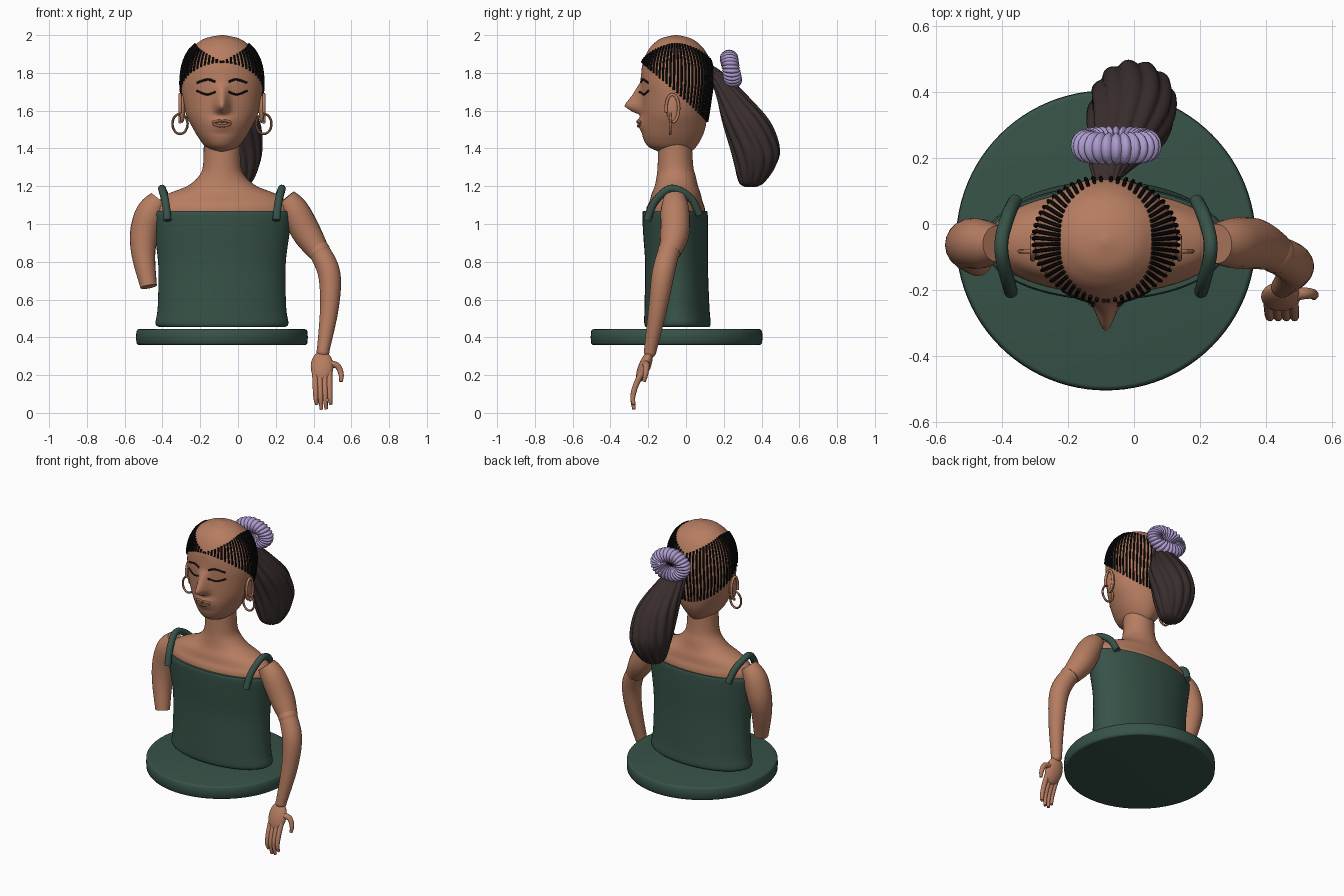
import bpy, math
from math import sin, cos, pi, radians
from mathutils import Vector

if "Cube" in bpy.data.objects:
    bpy.data.objects.remove(bpy.data.objects["Cube"])

CX, CY = -0.085, -0.05   # body axis


def material(name, rgb):
    m = bpy.data.materials.new(name)
    m.use_nodes = True
    m.diffuse_color = (*rgb, 1)
    m.node_tree.nodes["Principled BSDF"].inputs["Base Color"].default_value = (*rgb, 1)
    return m


SKIN = material("skin", (0.47, 0.205, 0.12))
GREEN = material("dark green", (0.038, 0.085, 0.064))
BLACK = material("black hair", (0.006, 0.005, 0.005))
BROWN = material("brown hair", (0.042, 0.027, 0.027))
LILAC = material("lilac", (0.42, 0.33, 0.62))
COPPER = material("copper", (0.38, 0.17, 0.09))
LIP = material("lip", (0.34, 0.15, 0.085))


def finish(name, mesh, mat, angle=45):
    mesh.materials.clear()
    mesh.materials.append(mat)
    for p in mesh.polygons:
        p.use_smooth = True
        p.material_index = 0
    mesh.set_sharp_from_angle(angle=radians(angle))
    ob = bpy.data.objects.new(name, mesh)
    bpy.context.collection.objects.link(ob)
    return ob


def spline(keys, steps):
    """Smooth curve through tuples of any length."""
    keys = [Vector(k) for k in keys]
    out = []
    for i in range(len(keys) - 1):
        a, b = keys[max(i - 1, 0)], keys[i]
        c, d = keys[i + 1], keys[min(i + 2, len(keys) - 1)]
        for s in range(steps):
            t = s / steps
            out.append(b + (c - a) * (t / 2) + (a * 2 - b * 5 + c * 4 - d) * (t * t / 2)
                       + (b * 3 - a - c * 3 + d) * (t ** 3 / 2))
    return out + [keys[-1]]


def skin_rings(name, rings, mat, closed=False, angle=45):
    """Join rings of points into a surface, capped unless closed."""
    n, k = len(rings[0]), len(rings)
    verts = [p for r in rings for p in r]
    faces = []
    for i in range(k if closed else k - 1):
        a, b = i * n, (i + 1) % k * n
        faces += [(a + j, a + (j + 1) % n, b + (j + 1) % n, b + j) for j in range(n)]
    if not closed:
        faces += [tuple(reversed(range(n))), tuple(range((k - 1) * n, k * n))]
    me = bpy.data.meshes.new(name)
    me.from_pydata(verts, [], faces)
    return finish(name, me, mat, angle)


def loft(name, keys, mat, steps=4, n=64):
    """Stack of ellipses: z, half width, half depth, centre y."""
    rings = [[(CX + rx * cos(2 * pi * j / n), y + ry * sin(2 * pi * j / n), z) for j in range(n)]
             for z, rx, ry, y in spline(keys, steps)]
    return skin_rings(name, rings, mat)


def tubes(name, paths, mat, res=4, cyclic=False):
    """Round tubes along paths of x, y, z, radius."""
    cu = bpy.data.curves.new(name, "CURVE")
    cu.dimensions = "3D"
    cu.bevel_depth, cu.bevel_resolution, cu.use_fill_caps = 1, res, True
    for path in paths:
        sp = cu.splines.new("POLY")
        sp.points.add(len(path) - 1)
        sp.use_cyclic_u = cyclic
        for p, q in zip(sp.points, path):
            p.co, p.radius = (*q[:3], 1), q[3]
    tmp = bpy.data.objects.new(name + " path", cu)
    me = bpy.data.meshes.new_from_object(tmp)
    bpy.data.objects.remove(tmp)
    return finish(name, me, mat)


def ball(name, loc, scale, mat, tilt=0):
    bpy.ops.mesh.primitive_uv_sphere_add(segments=24, ring_count=14, location=loc, rotation=(tilt, 0, 0))
    ob = bpy.context.object
    ob.name, ob.scale = name, scale
    ob.data.materials.append(mat)
    bpy.ops.object.shade_smooth()


# Round base with soft edges
loft("base_disc", [(0.36, 0.44, 0.44, CY), (0.37, 0.453, 0.453, CY),
                   (0.432, 0.453, 0.453, CY), (0.443, 0.44, 0.44, CY)], GREEN, 2, 96)

# Dress and upper body
loft("dress", [(0.455, 0.335, 0.168, -0.045), (0.475, 0.352, 0.176, -0.045), (0.56, 0.34, 0.172, -0.048),
               (0.78, 0.337, 0.166, -0.05), (0.95, 0.358, 0.172, -0.055), (1.05, 0.374, 0.173, -0.058),
               (1.07, 0.368, 0.168, -0.058)], GREEN)
loft("shoulders_and_neck", [(1.0, 0.355, 0.155, -0.055), (1.08, 0.358, 0.155, -0.055), (1.12, 0.34, 0.14, -0.053),
                            (1.16, 0.285, 0.13, -0.052), (1.2, 0.185, 0.115, -0.051), (1.25, 0.125, 0.104, -0.052),
                            (1.31, 0.1, 0.094, -0.056), (1.45, 0.096, 0.088, -0.058)], SKIN)

# Straps
for side, label in ((1, "left"), (-1, "right")):
    strap = [(0.288, -0.205, 1.02), (0.298, -0.17, 1.11), (0.315, -0.1, 1.18), (0.315, -0.04, 1.18),
             (0.295, 0.03, 1.13), (0.275, 0.07, 1.05)]
    tubes(label + "_strap", [[(CX + side * x, y, z, 0.021) for x, y, z in spline(strap, 5)]], GREEN)

# Head surface: z, half width, front y, back y
HEAD = spline([(1.385, 0.05, -0.15, 0.03), (1.41, 0.088, -0.2, 0.055), (1.45, 0.12, -0.225, 0.08),
               (1.5, 0.15, -0.235, 0.1), (1.58, 0.19, -0.236, 0.115), (1.68, 0.211, -0.236, 0.13),
               (1.76, 0.216, -0.238, 0.14), (1.85, 0.203, -0.23, 0.133), (1.92, 0.17, -0.2, 0.1),
               (1.96, 0.128, -0.165, 0.062), (1.985, 0.082, -0.125, 0.02), (2.0, 0.01, -0.062, -0.042)], 7)


def ramp(z, pts):
    for (z0, v0), (z1, v1) in zip(pts, pts[1:]):
        if z0 <= z <= z1:
            return v0 + (v1 - v0) * (z - z0) / (z1 - z0)
    return 0


def head_point(z, a, out=0.0):
    """Point on the head at a height and an angle from the front."""
    i = next((i for i in range(len(HEAD) - 2) if HEAD[i + 1][0] >= z), len(HEAD) - 2)
    lo, hi = HEAD[i], HEAD[i + 1]
    _, rx, yf, yb = lo.lerp(hi, (z - lo[0]) / (hi[0] - lo[0]))
    dx = (rx + out) * sin(a)
    y = (yf + yb) / 2 - ((yb - yf) / 2 + out) * cos(a)
    if cos(a) > 0:
        nose = ramp(z, [(1.575, 0), (1.595, 0.05), (1.625, 0.094), (1.68, 0.05), (1.75, 0.004), (1.8, 0)])
        mouth = ramp(z, [(1.48, 0), (1.525, 0.02), (1.55, 0.02), (1.58, 0)])
        y -= nose * math.exp(-(dx / 0.033) ** 2) + mouth * math.exp(-(dx / 0.06) ** 2)
    return CX + dx, y, z


def face_line(keys, radius):
    """Thin tube over the face through offsets from the middle and heights."""
    path = []
    for dx, z in spline(keys, 5):
        rx = min(HEAD, key=lambda r: abs(r[0] - z))[1]
        path.append((*head_point(z, math.asin(dx / rx)), radius))
    return path


SEG = 112
skin_rings("head", [[head_point(r[0], -2 * pi * j / SEG) for j in range(SEG)][::-1] for r in HEAD], SKIN, angle=80)

# Brows, closed eyes and lips
for side, label in ((1, "left"), (-1, "right")):
    brow = [(0.035, 1.752), (0.075, 1.765), (0.132, 1.748)]
    lid = [(0.034, 1.7), (0.08, 1.686), (0.134, 1.706)]
    tubes(label + "_brow", [face_line([(side * x, z) for x, z in brow], 0.006)], BLACK, 2)
    tubes(label + "_eyelid", [face_line([(side * x, z) for x, z in lid], 0.0055)], BLACK, 2)
tubes("lips", [face_line([(-0.052, 1.537), (-0.016, 1.546), (0, 1.541), (0.016, 1.546), (0.052, 1.537)], 0.007),
               face_line([(-0.045, 1.53), (0, 1.518), (0.045, 1.53)], 0.008)], LIP, 2)

# Ears and hoop earrings
for side, label in ((1, "left"), (-1, "right")):
    ex = CX + side * 0.21
    ball(label + "_ear", (ex, -0.07, 1.61), (0.016, 0.034, 0.075), SKIN)
    rim = [(ex + side * 0.012, -0.072 + 0.034 * cos(t), 1.612 + 0.074 * sin(t), 0.008)
           for t in [pi * (i / 10 - 0.5) for i in range(17)]]
    tubes(label + "_ear_rim", [rim], SKIN)
    hoop = [(CX + side * 0.222 + 0.04 * cos(t), -0.083, 1.53 + 0.053 * sin(t), 0.0065)
            for t in [2 * pi * i / 36 for i in range(36)]]
    tubes(label + "_earring", [hoop], COPPER, 2, True)

# Fine braids fanning from the parting down to the hairline
STRANDS = 30
for side, label in ((1, "left"), (-1, "right")):
    braids = []
    for i in range(STRANDS):
        a = pi * (i + 0.3) / STRANDS
        top, low = 1.86 + 0.095 * sin(a), 1.855 - 0.315 * (1 - cos(a)) / 2
        braids.append([(*head_point(top + (low - top) * s / 9, side * a, 0.005), 0.0058) for s in range(10)])
    tubes(label + "_braids", braids, BLACK, 1)

# Ponytail: z, centre x, centre y, half width, half depth, with twisted locks
tail = spline([(1.84, -0.085, 0.12, 0.03, 0.02), (1.79, -0.08, 0.165, 0.05, 0.045), (1.7, -0.055, 0.23, 0.085, 0.075),
               (1.55, -0.015, 0.315, 0.125, 0.122), (1.4, -0.003, 0.365, 0.128, 0.128), (1.3, 0.0, 0.365, 0.108, 0.105),
               (1.22, 0.0, 0.347, 0.07, 0.065), (1.197, 0.0, 0.342, 0.03, 0.03)], 7)
rings = []
for z, x, y, rx, ry in reversed(tail):
    ring = []
    for j in range(120):
        t = 2 * pi * j / 120
        k = 0.93 + 0.11 * abs(sin(6 * (t + 1.6 * z)))
        ring.append((x + rx * k * cos(t), y + ry * k * sin(t), z))
    rings.append(ring)
skin_rings("ponytail", rings, BROWN, angle=70)

# Gathered hair band
rings = []
for i in range(208):
    t = 2 * pi * i / 208
    tube = 0.038 + 0.009 * abs(sin(13 * t))
    rings.append([(-0.054 + (0.092 + tube * cos(p)) * cos(t),
                   0.238 + 1.05 * tube * sin(p) - 0.05 * sin(t) * 0.2,
                   1.82 + (0.056 + tube * cos(p)) * sin(t)) for p in [2 * pi * j / 16 for j in range(16)]])
skin_rings("hair_band", rings, LILAC, True, 80)

# Arms: the left one is whole, the right one ends below the elbow
tubes("left_upper_arm", [spline([(0.25, -0.06, 1.135, 0.06), (0.3, -0.058, 1.07, 0.076), (0.365, -0.06, 0.95, 0.077),
                                 (0.43, -0.085, 0.85, 0.058)], 6)], SKIN, 8)
ball("left_elbow", (0.43, -0.09, 0.855), (0.059, 0.06, 0.06), SKIN)
tubes("left_forearm", [spline([(0.425, -0.088, 0.865, 0.056), (0.482, -0.12, 0.74, 0.06), (0.484, -0.148, 0.56, 0.05),
                               (0.45, -0.19, 0.325, 0.033)], 6)], SKIN, 8)
tubes("right_arm", [spline([(-0.415, -0.06, 1.13, 0.055), (-0.465, -0.06, 1.06, 0.075), (-0.497, -0.06, 0.95, 0.075),
                            (-0.5, -0.08, 0.83, 0.062), (-0.473, -0.115, 0.668, 0.044)], 6)], SKIN, 8)

# Left hand
ball("left_wrist", (0.45, -0.19, 0.325), (0.034, 0.033, 0.034), SKIN)
ball("left_palm", (0.445, -0.22, 0.245), (0.06, 0.032, 0.088), SKIN, radians(-22))
fingers = []
for i, tip in enumerate((0.045, 0.018, 0.02, 0.045)):
    x = 0.408 + 0.025 * i
    fingers.append(spline([(x, -0.235, 0.215, 0.016), (x + 0.002, -0.268, 0.14, 0.015),
                           (x + 0.004, -0.282, 0.08, 0.013), (x + 0.009, -0.275, tip, 0.009)], 4))
fingers.append(spline([(0.475, -0.215, 0.26, 0.02), (0.525, -0.21, 0.25, 0.017), (0.546, -0.214, 0.205, 0.014),
                       (0.545, -0.222, 0.165, 0.009)], 4))
tubes("left_fingers", fingers, SKIN)
